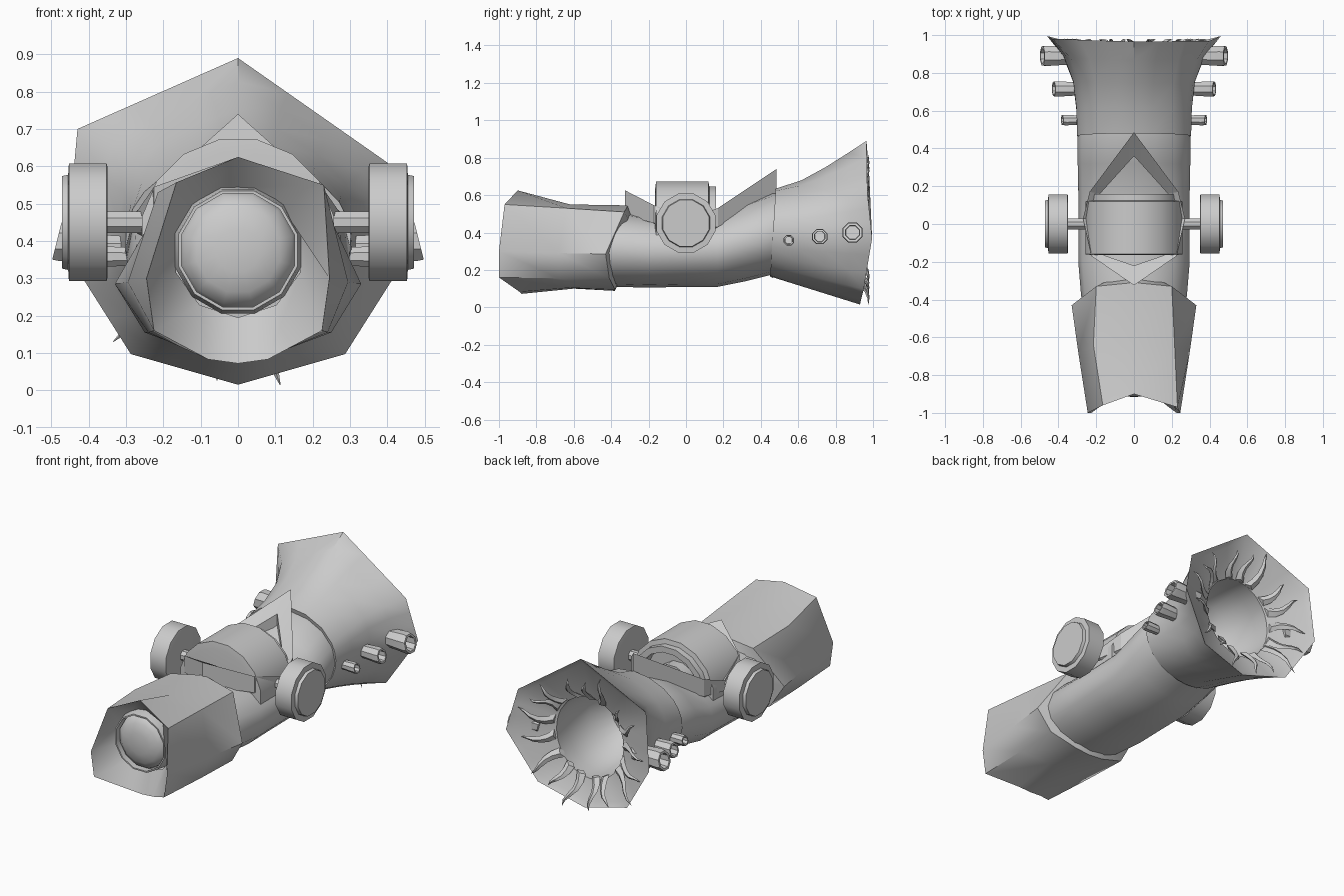
import bpy, bmesh, random
from math import sin, cos, pi, radians
from mathutils import Vector

if "Cube" in bpy.data.objects:
    bpy.data.objects.remove(bpy.data.objects["Cube"])

random.seed(4)


def loft(name, rings, cap=(False, False), loop=False, smooth=35):
    """Skin equal-length rings of points; loop joins the last ring to the first."""
    bm = bmesh.new()
    vs = [[bm.verts.new(p) for p in r] for r in rings]
    n = len(rings[0])
    pairs = list(zip(vs, vs[1:])) + ([(vs[-1], vs[0])] if loop else [])
    for a, b in pairs:
        for i in range(n):
            j = (i + 1) % n
            bm.faces.new((a[i], a[j], b[j], b[i]))
    if cap[0]:
        bm.faces.new(vs[0])
    if cap[1]:
        bm.faces.new(vs[-1])
    bmesh.ops.recalc_face_normals(bm, faces=bm.faces)
    me = bpy.data.meshes.new(name)
    bm.to_mesh(me)
    bm.free()
    ob = bpy.data.objects.new(name, me)
    bpy.context.collection.objects.link(ob)
    bpy.ops.object.select_all(action='DESELECT')
    ob.select_set(True)
    bpy.context.view_layer.objects.active = ob
    bpy.ops.object.shade_smooth_by_angle(angle=radians(smooth))
    return ob


def ring_y(y, zc, rx, rz, n, off=0.0):
    """Ring facing along y, first point on top."""
    return [(rx * sin(2 * pi * (i + off) / n), y, zc + rz * cos(2 * pi * (i + off) / n)) for i in range(n)]


def ring_x(x, yc, zc, r, n, off=0.0):
    return [(x, yc + r * sin(2 * pi * (i + off) / n), zc + r * cos(2 * pi * (i + off) / n)) for i in range(n)]


def mirrored(half):
    """Close a right-hand half outline running from top centre to bottom centre."""
    return half + [(-x, y, z) for x, y, z in half[-2:0:-1]]


def subdivide(ring, k):
    out = []
    for a, b in zip(ring, ring[1:] + ring[:1]):
        out += [tuple(Vector(a).lerp(Vector(b), i / k)) for i in range(k)]
    return out


# central tube
loft("body_tube", [ring_y(y, (t + b) / 2, w, (t - b) / 2, 16) for y, b, t, w in [
    (-0.5, .12, .50, .25), (-0.38, .11, .51, .28), (-0.2, .105, .49, .295), (0, .11, .49, .295),
    (0.17, .11, .50, .295), (0.32, .14, .56, .298), (0.46, .175, .61, .298), (0.55, .19, .61, .27)]])

# faceted front hood with a funnel leading to the lens; the rim is slightly lopsided
rim = mirrored([(0, -.90, .625), (.20, -.96, .555), (.245, -1, .30), (.225, -1, .16),
                (.08, -.89, .083), (0, -.88, .072)])
rim[1], rim[-1] = (.23, -.97, .55), (-.165, -.96, .557)
mid = mirrored([(0, -.62, .55), (.215, -.64, .53), (.295, -.68, .29), (.24, -.68, .155),
                (.09, -.62, .105), (0, -.60, .10)])
back = mirrored([(0, -.31, .545), (.20, -.33, .51), (.33, -.43, .285), (.25, -.41, .155),
                 (.09, -.38, .095), (0, -.38, .088)])
tuck = [(x * .8, y + .02, .32 + (z - .32) * .8) for x, y, z in back]
loft("front_hood", [ring_y(-.84, .37, .175, .175, 10), rim, mid, back, tuck], smooth=48)

# lens ring and bulging lens
loft("lens_ring", [ring_y(y, .375, r, r, 12, .5) for y, r in
                   [(-.84, .175), (-.89, .168), (-.90, .165), (-.90, .157), (-.84, .157)]])
loft("lens", [ring_y(y, .375, r, r, 12, .5) for y, r in
              [(-.85, .158), (-.875, .15), (-.90, .115), (-.912, .06), (-.915, .015)]], (True, True), smooth=40)

# flared tail: round at the neck, a lopsided polygon at the mouth
edge = mirrored([(0, .965, .89), (.40, .97, .61), (.46, .995, .37),
                 (.287, .95, .097), (0, .93, .015)])
edge[-1] = (-.43, .98, .70)
edge = subdivide(edge, 3)
neck = []
for x, y, z in edge:
    d = Vector((x / .455, 0, (z - .42) / .44)).normalized()
    neck.append((d.x * .303, .45 + .03 * (d.z + 1) / 2, .40 + d.z * .235))


def blend(u, tx, tz):
    """In-between ring; the underside flares straight, the top and sides curve."""
    return [(a[0] + (b[0] - a[0]) * tx, a[1] + (b[1] - a[1]) * u,
             a[2] + (b[2] - a[2]) * (tz if a[2] > .4 else u)) for a, b in zip(neck, edge)]


throat = []
for y, r in [(.88, .215), (.78, .22), (.60, .20), (.50, .13)]:
    throat.append([])
    for x, _, z in edge:
        d = Vector((x, 0, z - .40)).normalized()
        throat[-1].append((d.x * r, y, .40 + d.z * r * 1.1))
inset = [(x * .93, y - .02, .41 + (z - .41) * .93) for x, y, z in edge]
lip = [(x * .9, y + .015, .36 + (z - .39) * .9) for x, y, z in neck]
loft("tail_flare", [lip, neck, blend(.28, .03, .17), blend(.55, .14, .45), blend(.8, .47, .75),
                    edge, inset] + throat, (False, True), smooth=48)

# wavy tentacle spikes radiating around the tail mouth
for k in range(17):
    a = 2 * pi * (k + random.uniform(-.3, .3)) / 17
    out, side = Vector((sin(a), 0, cos(a))), Vector((cos(a), 0, -sin(a)))
    length, wave = random.uniform(.13, .21), random.choice((-1, 1)) * random.uniform(.012, .022)
    rings = []
    for i in range(6):
        t = i / 5
        c = Vector((0, .885 + .09 * min(1, t * 1.5), .41)) + out * (.225 + length * t) + side * wave * sin(t * 5)
        w = .027 * (1 - t) ** .8 + .001
        rings.append([c + side * w, c + Vector((0, w * .7, 0)), c - side * w, c - Vector((0, w * .7, 0))])
    loft("mouth_spike", rings, (True, True), smooth=30)

# saddle collar framing the dome: (outer x, outer y, top z, bottom z, inner x, inner y, inner z)
half = [(0, -.325, .625, .49, 0, -.22, .57), (.225, -.17, .545, .45, .19, -.155, .51),
        (.27, .03, .48, .42, .23, .03, .46), (.235, .17, .53, .43, .18, .16, .50),
        (0, .485, .74, .60, 0, .36, .645)]
stations = half + [(-h[0], *h[1:4], -h[4], *h[5:]) for h in half[-2:0:-1]]
loft("saddle_collar", [[(xo, yo, zb), (xo, yo, zt), (xi, yi, zi), (xi, yi, zb - .02)]
                       for xo, yo, zt, zb, xi, yi, zi in stations], loop=True, smooth=20)

# rounded dome lying along the tube, with a stepped open rear
loft("dome_drum", [ring_y(y, .415, r, r, 16, .5) for y, r in
                   [(-.165, .225), (-.16, .262), (.12, .262), (.125, .235), (.16, .235),
                    (.16, .20), (.07, .20)]], (True, True), smooth=30)
loft("dome_core", [ring_y(y, .415, r, r, 12, .5) for y, r in
                   [(.05, .12), (.13, .12), (.13, .08), (.09, .08)]], (True, True))

for s in (-1, 1):
    # side wheels with raised outer caps, on slim axles
    loft("side_wheel", [ring_x(s * x, 0, .45, r, 12, .5) for x, r in
                        [(.35, .155), (.352, .163), (.453, .163), (.455, .132), (.472, .128)]],
         (True, True), smooth=32)
    loft("wheel_axle", [ring_x(s * x, 0, .45, .031, 8, .5) for x in (.22, .36)], (True, True))
    # row of three hollow exhaust pipes, growing towards the tail
    for y, z, r, x0, x1 in [(.55, .358, .030, .25, .38), (.715, .378, .044, .27, .425), (.89, .40, .058, .30, .485)]:
        loft("exhaust_pipe", [[(px + s * (z - pz) * .25, py, pz) for px, py, pz in ring_x(s * x, y, z, q, 8, .5)]
                              for x, q in [(x0, r * .8), (x1 - .02, r), (x1, r * .93), (x1, r * .7),
                                           (x1 - .06, r * .65)]], (True, True), smooth=25)
